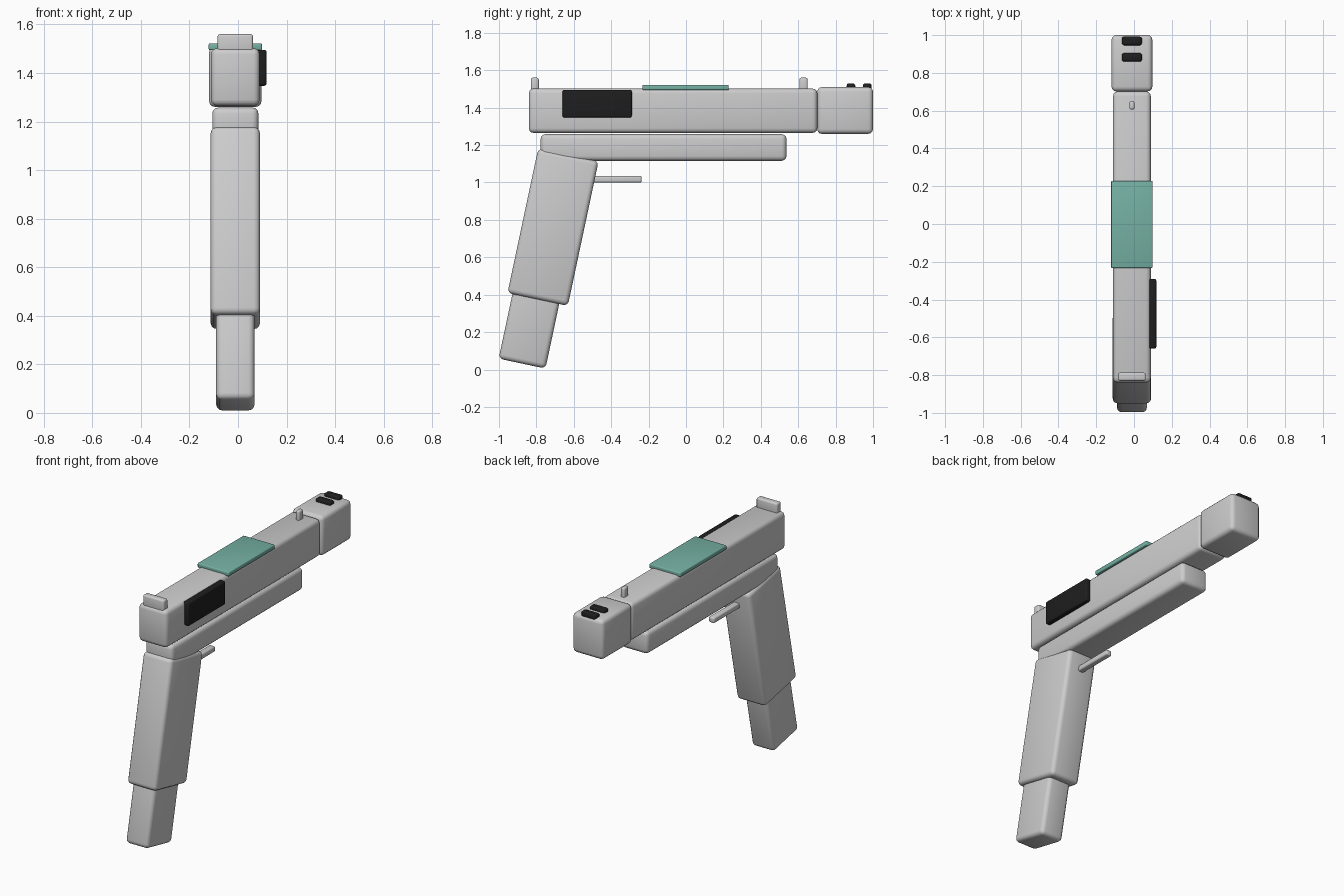
import bpy
import math
from mathutils import Matrix, Vector

cube = bpy.data.objects.get("Cube")
if cube:
    bpy.data.objects.remove(cube, do_unlink=True)


def material(name, rgb):
    mat = bpy.data.materials.new(name)
    mat.use_nodes = True
    colour = (*rgb, 1.0)
    mat.diffuse_color = colour
    mat.node_tree.nodes["Principled BSDF"].inputs["Base Color"].default_value = colour
    return mat


GREY = material("light grey", (0.61, 0.61, 0.61))
BLACK = material("black", (0.013, 0.013, 0.013))
GREEN = material("sea green", (0.18, 0.44, 0.37))

MID = -0.011          # x of the body's centre plane
RAKE = math.radians(-12)  # lean of the grip


def rounded_box(name, centre, size, mat, bevel, tilt=0.0):
    """Box with rounded edges, tilted about the x axis."""
    bpy.ops.mesh.primitive_cube_add(size=1, location=centre)
    obj = bpy.context.object
    obj.name = name
    obj.data.transform(Matrix.Diagonal((*size, 1)))
    obj.rotation_euler.x = tilt
    obj.data.materials.append(mat)
    mod = obj.modifiers.new("rounded edges", 'BEVEL')
    mod.width = bevel
    mod.segments = 3
    mod.limit_method = 'NONE'
    bpy.ops.object.modifier_apply(modifier=mod.name)
    bpy.ops.object.shade_smooth_by_angle(angle=math.radians(35))
    return obj


def block(name, width, y, z, mat=GREY, bevel=0.025, x=MID):
    """Upright box given by its width and its y and z ranges."""
    centre = (x, sum(y) / 2, sum(z) / 2)
    return rounded_box(name, centre, (width, y[1] - y[0], z[1] - z[0]), mat, bevel)


# Upper body
block("slide", 0.2, (-0.84, 0.702), (1.265, 1.502))
block("muzzle_block", 0.216, (0.702, 1.0), (1.26, 1.51))
block("frame", 0.19, (-0.777, 0.537), (1.116, 1.258))

# Sights
block("rear_sight", 0.146, (-0.83, -0.787), (1.48, 1.56), bevel=0.01)
block("front_sight", 0.027, (0.606, 0.65), (1.48, 1.56), bevel=0.01)

# Top plate, side panel and muzzle vents
block("top_plate", 0.22, (-0.233, 0.228), (1.494, 1.522), GREEN, 0.006)
block("side_panel", 0.042, (-0.66, -0.29), (1.347, 1.495), BLACK, 0.01, x=0.097)
for label, y in (("rear", 0.882), ("front", 0.969)):
    block(label + "_vent", 0.106, (y - 0.023, y + 0.023), (1.485, 1.53), BLACK, 0.012)

# Trigger
block("trigger", 0.04, (-0.55, -0.237), (1.0, 1.035), bevel=0.009)

# Raked grip with the magazine sliding out along the same axis
grip_centre = Vector((MID, -0.711, 0.761))
rounded_box("grip", grip_centre, (0.203, 0.33, 0.79), GREY, 0.025, RAKE)
rounded_box("magazine", (MID, -0.813, 0.33), (0.158, 0.256, 0.61), GREY, 0.025, RAKE)
